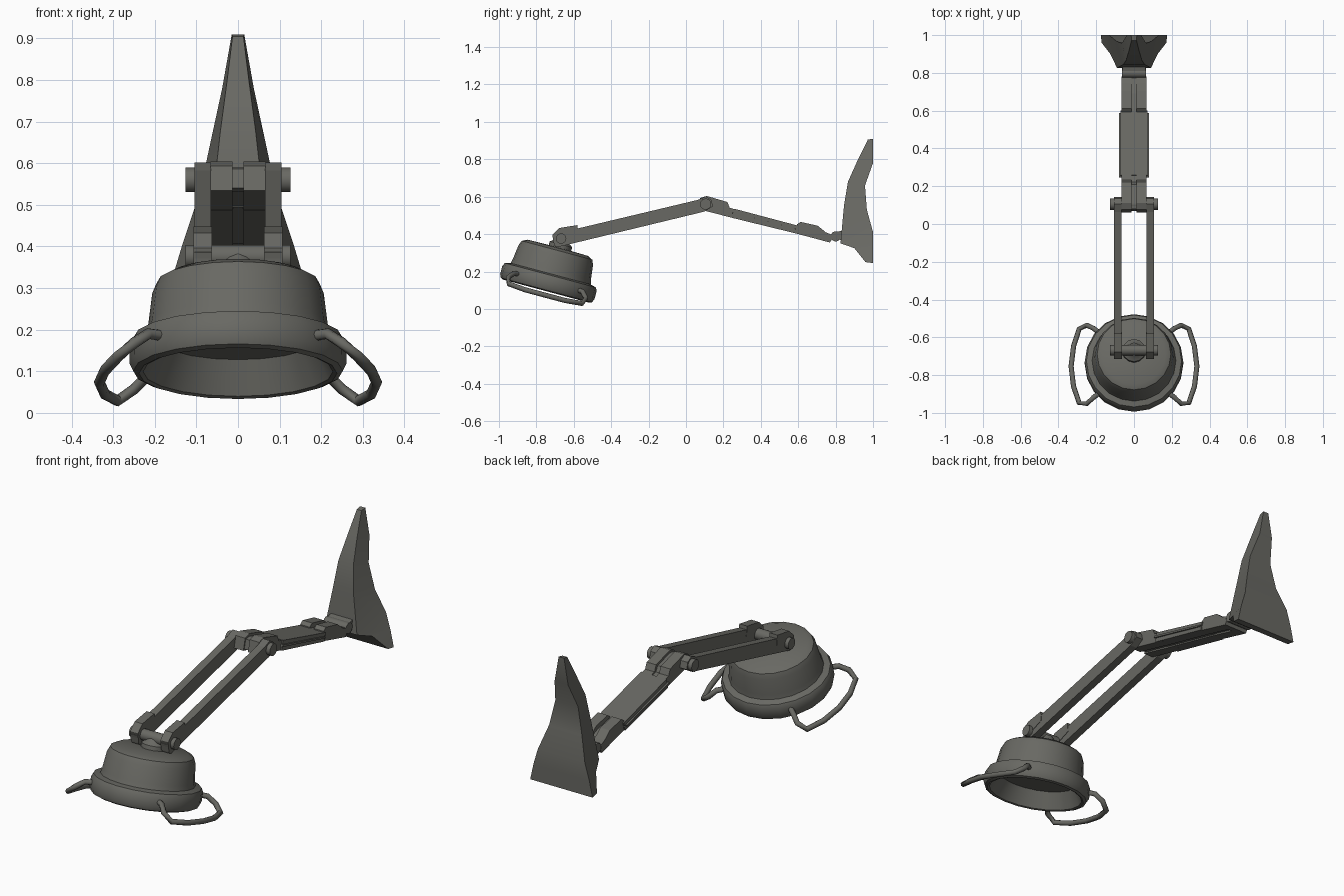
import bpy, bmesh, math
from mathutils import Matrix, Vector

if "Cube" in bpy.data.objects:
    bpy.data.objects.remove(bpy.data.objects["Cube"])

grey = bpy.data.materials.new("dark_grey")
grey.diffuse_color = (0.14, 0.14, 0.125, 1)
grey.use_nodes = True
grey.node_tree.nodes["Principled BSDF"].inputs["Base Color"].default_value = grey.diffuse_color


def finish(name, bm, smooth=None):
    bmesh.ops.remove_doubles(bm, verts=bm.verts, dist=1e-5)
    bmesh.ops.recalc_face_normals(bm, faces=bm.faces)
    me = bpy.data.meshes.new(name)
    bm.to_mesh(me)
    bm.free()
    me.materials.append(grey)
    ob = bpy.data.objects.new(name, me)
    bpy.context.collection.objects.link(ob)
    if smooth:
        bpy.ops.object.select_all(action='DESELECT')
        ob.select_set(True)
        bpy.context.view_layer.objects.active = ob
        bpy.ops.object.shade_smooth_by_angle(angle=math.radians(smooth))
    return ob


def frame(a, b):
    """Maps (along, across) in an arm's side plane to (y, z)."""
    d = (Vector(b) - Vector(a)).normalized()
    return lambda p: (a[0] + d.x * p[0] - d.y * p[1], a[1] + d.y * p[0] + d.x * p[1])


def prism(name, pts, x0, x1, to_yz=lambda p: p, mirror=False):
    """Side profile extruded along x, optionally doubled to the other side."""
    bm = bmesh.new()
    for s in ((1, -1) if mirror else (1,)):
        rings = [[bm.verts.new((s * x, *to_yz(p))) for p in pts] for x in (x0, x1)]
        bm.faces.new(rings[0])
        bm.faces.new(rings[1])
        for i in range(len(pts)):
            j = (i + 1) % len(pts)
            bm.faces.new((rings[0][i], rings[0][j], rings[1][j], rings[1][i]))
    return finish(name, bm)


def pin(name, y, z, r, half, n=14):
    bm = bmesh.new()
    m = Matrix.Translation((0, y, z)) @ Matrix.Rotation(math.pi / 2, 4, 'Y')
    bmesh.ops.create_cone(bm, cap_ends=True, segments=n, radius1=r, radius2=r,
                          depth=2 * half, matrix=m)
    return finish(name, bm, 35)


def lathe(name, profile, mat, n=20):
    bm = bmesh.new()
    vs = [bm.verts.new((r, 0, h)) for r, h in profile]
    es = [bm.edges.new(e) for e in zip(vs, vs[1:])]
    bmesh.ops.spin(bm, geom=vs + es, cent=(0, 0, 0), axis=(0, 0, 1),
                   angle=2 * math.pi, steps=n)
    bm.transform(mat)
    return finish(name, bm, 35)


# lamp head, tilted forward
tilt = Matrix.Translation((0, -0.748, 0.095)) @ Matrix.Rotation(math.radians(-15), 4, 'X')
lathe("lamp_head", [(0, .085), (.19, .085), (.228, .004), (.238, 0), (.252, .006), (.261, .025),
                    (.261, .07), (.252, .088), (.222, .096), (.216, .12), (.206, .2),
                    (.195, .226), (.168, .24), (0, .243)], tilt)
lathe("head_neck", [(0, .23), (.062, .23), (.062, .262), (.045, .275), (.03, .30), (0, .30)],
      tilt @ Matrix.Translation((0, .012, 0)), 12)

# tube handles on both sides of the head
half = [(.17, .155, .05), (.215, .19, .048), (.25, .215, .018), (.29, .203, -.014),
        (.32, .11, -.022)]
path = [(x, -y, h) for x, y, h in half] + [(.333, 0, -.022)] + half[::-1]
for s, side in ((1, "right"), (-1, "left")):
    bm = bmesh.new()
    rings = []
    for i, p in enumerate(path):
        a, b = Vector(path[max(i - 1, 0)]), Vector(path[min(i + 1, len(path) - 1)])
        t = (b - a).normalized()
        u = t.cross(Vector((0, 0, 1))).normalized()
        w = u.cross(t)
        ring = []
        for k in range(8):
            q = k * math.pi / 4
            v = Vector(p) + .0135 * (u * math.cos(q) + w * math.sin(q))
            ring.append(bm.verts.new((s * v.x, v.y, v.z)))
        rings.append(ring)
    for r0, r1 in zip(rings, rings[1:]):
        for k in range(8):
            bm.faces.new((r0[k], r0[(k + 1) % 8], r1[(k + 1) % 8], r1[k]))
    bm.faces.new(rings[0])
    bm.faces.new(rings[-1])
    bm.transform(tilt)
    finish(side + "_handle", bm, 50)

# front arm: twin bars with raised end pads
head_joint, elbow, wall_joint = (-.668, .376), (.105, .56), (.80, .388)
f1 = frame(head_joint, elbow)
prism("front_arm_bars", [(-.042, -.03), (-.03, -.04), (.78, -.037), (.83, -.02), (.83, .015),
                         (.805, .04), (.76, .032), (-.03, .032), (-.042, .02)],
      .065, .105, f1, True)
prism("arm_end_pads", [(-.044, -.02), (-.04, .03), (.005, .057), (.102, .05), (.095, 0)],
      .063, .107, f1, True)
pin("head_pivot", *head_joint, .028, .126)
pin("elbow_pin", *elbow, .03, .126)

# rear arm: elbow block, channel section and end fork
f2 = frame(elbow, wall_joint)
prism("elbow_block", [(-.036, -.035), (-.036, .025), (-.005, .044), (.11, .039), (.13, .012),
                      (.2, .01), (.2, -.037)], .013, .066, f2, True)
prism("elbow_block_core", [(-.03, -.028), (-.03, .02), (0, .03), (.1, .028), (.12, .005),
                           (.2, .005), (.2, -.028)], -.014, .014, f2)
prism("rear_arm_plate", [(.155, -.006), (.155, .013), (.51, .007), (.51, -.01)], -.072, .072, f2)
prism("rear_arm_sides", [(.155, -.037), (.155, -.016), (.51, -.018), (.51, -.036)],
      .012, .072, f2, True)
prism("rear_arm_core", [(.15, -.03), (.15, 0), (.52, 0), (.52, -.03)], -.064, .064, f2)
prism("side_rails", [(.15, -.016), (.15, -.006), (.50, -.01), (.50, -.018)], .06, .08, f2, True)
prism("end_fork", [(.5, -.036), (.5, .012), (.515, .03), (.61, .032), (.66, .008),
                   (.69, .004), (.68, -.039)], .012, .066, f2, True)
prism("end_fork_core", [(.5, -.028), (.5, .006), (.6, .01), (.68, .0), (.675, -.03)],
      -.013, .013, f2)
prism("end_fork_tip", [(.655, -.039), (.655, .006), (.688, .004), (.7, -.02), (.695, -.039)],
      -.066, .066, f2)

# wall hinge
pin("wall_hinge", *wall_joint, .027, .064)
prism("hinge_bracket", [(.80, .375), (.80, .41), (.84, .42), (.84, .365)], -.06, .06)

# tapered wall bracket: front y, z, half width, then back y, z, half width
sections = [(.972, .905, .013, 1, .91, .015), (.92, .80, .026, 1, .78, .038),
            (.866, .68, .042, .957, .66, .064), (.845, .555, .056, .967, .53, .092),
            (.826, .35, .09, 1, .41, .132), (.90, .325, .125, 1, .33, .156),
            (.96, .25, .172, 1, .245, .175)]
bm = bmesh.new()
loops = [[bm.verts.new(c) for c in ((-fw, fy, fz), (fw, fy, fz), (bw, by, bz), (-bw, by, bz))]
         for fy, fz, fw, by, bz, bw in sections]
for a, b in zip(loops, loops[1:]):
    for k in range(4):
        bm.faces.new((a[k], a[(k + 1) % 4], b[(k + 1) % 4], b[k]))
bm.faces.new(loops[0])
bm.faces.new(loops[-1])
finish("wall_bracket", bm, 25)
